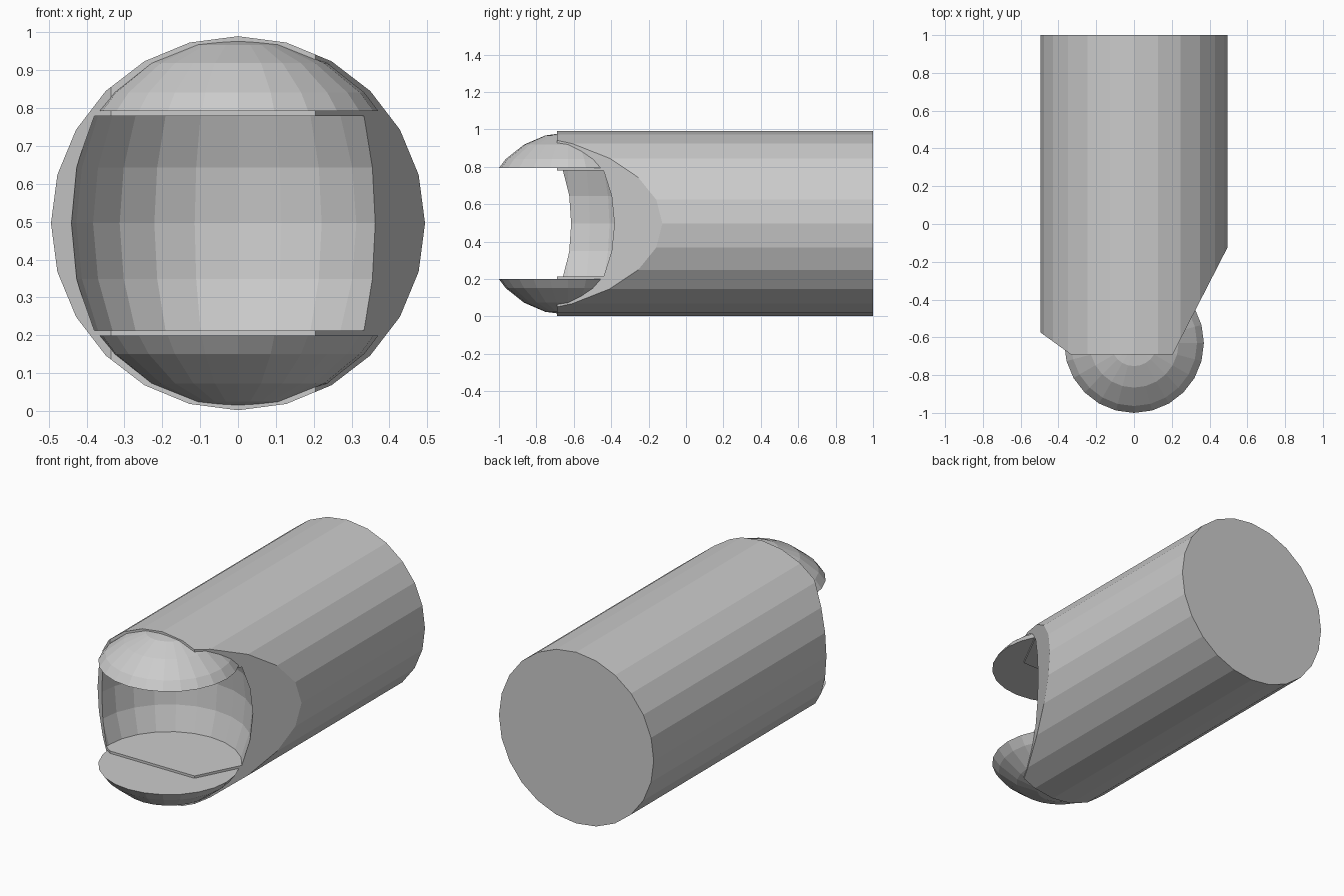
import bpy, bmesh
from math import pi, sin, cos, radians

if "Cube" in bpy.data.objects:
    bpy.data.objects.remove(bpy.data.objects["Cube"])

ZC = 0.496      # height of the main axis
YC = -0.63      # centre of the round head
SEG = 24


def make_object(name, bm):
    bmesh.ops.recalc_face_normals(bm, faces=bm.faces)
    mesh = bpy.data.meshes.new(name)
    bm.to_mesh(mesh)
    bm.free()
    obj = bpy.data.objects.new(name, mesh)
    bpy.context.collection.objects.link(obj)
    return obj


def slice_off(bm, co, no):
    """Remove everything on the normal side of a plane and cap the cut."""
    geom = bm.verts[:] + bm.edges[:] + bm.faces[:]
    cut = bmesh.ops.bisect_plane(bm, geom=geom, plane_co=co, plane_no=no,
                                 clear_outer=True)["geom_cut"]
    edges = [e for e in cut if isinstance(e, bmesh.types.BMEdge)]
    bmesh.ops.contextual_create(bm, geom=edges)


def lathe(name, profile):
    """Closed solid of revolution about the vertical head axis from (r, z)."""
    bm = bmesh.new()
    rings = []
    for r, z in profile:
        n = SEG if r > 1e-5 else 1
        rings.append([bm.verts.new((r * cos(2 * pi * i / SEG),
                                    YC + r * sin(2 * pi * i / SEG), ZC + z))
                      for i in range(n)])
    for a, b in zip(rings, rings[1:]):
        for i in range(SEG):
            j = (i + 1) % SEG
            if len(b) == 1:
                bm.faces.new((a[i], a[j], b[0]))
            else:
                bm.faces.new((a[i], a[j], b[j], b[i]))
    for ring in (rings[0], rings[-1]):
        if len(ring) > 1:
            bm.faces.new(ring)
    return make_object(name, bm)


# Long barrel with two slanted cuts at the front
R = 0.494
bm = bmesh.new()
ends = [[bm.verts.new((R * cos(2 * pi * i / SEG), y, ZC + R * sin(2 * pi * i / SEG)))
         for i in range(SEG)] for y in (-0.69, 1.0)]
for i in range(SEG):
    j = (i + 1) % SEG
    bm.faces.new((ends[0][i], ends[0][j], ends[1][j], ends[1][i]))
for ring in ends:
    bm.faces.new(ring)
slice_off(bm, (0.205, -0.69, ZC), (0.56, -0.287, 0))
slice_off(bm, (-0.335, -0.69, ZC), (-0.115, -0.159, 0))
barrel = make_object("barrel", bm)

# Rounded socket carved into the front
socket = lathe("socket_cutter", [(0.442 * cos(radians(a)), 0.567 * sin(radians(a)))
                                 for a in (-30, -15, 0, 15, 30)])
mod = barrel.modifiers.new("socket", "BOOLEAN")
mod.operation = "DIFFERENCE"
mod.solver = "EXACT"
mod.object = socket
bpy.context.view_layer.objects.active = barrel
bpy.ops.object.modifier_apply(modifier=mod.name)
bpy.data.objects.remove(socket)

# Domed caps above and below the socket
for name, side in (("upper_dome", 1), ("lower_dome", -1)):
    lathe(name, [(0.37, side * 0.297)] +
          [(0.472 * cos(radians(a)), side * 0.488 * sin(radians(a)))
           for a in (45, 60, 75, 90)])
